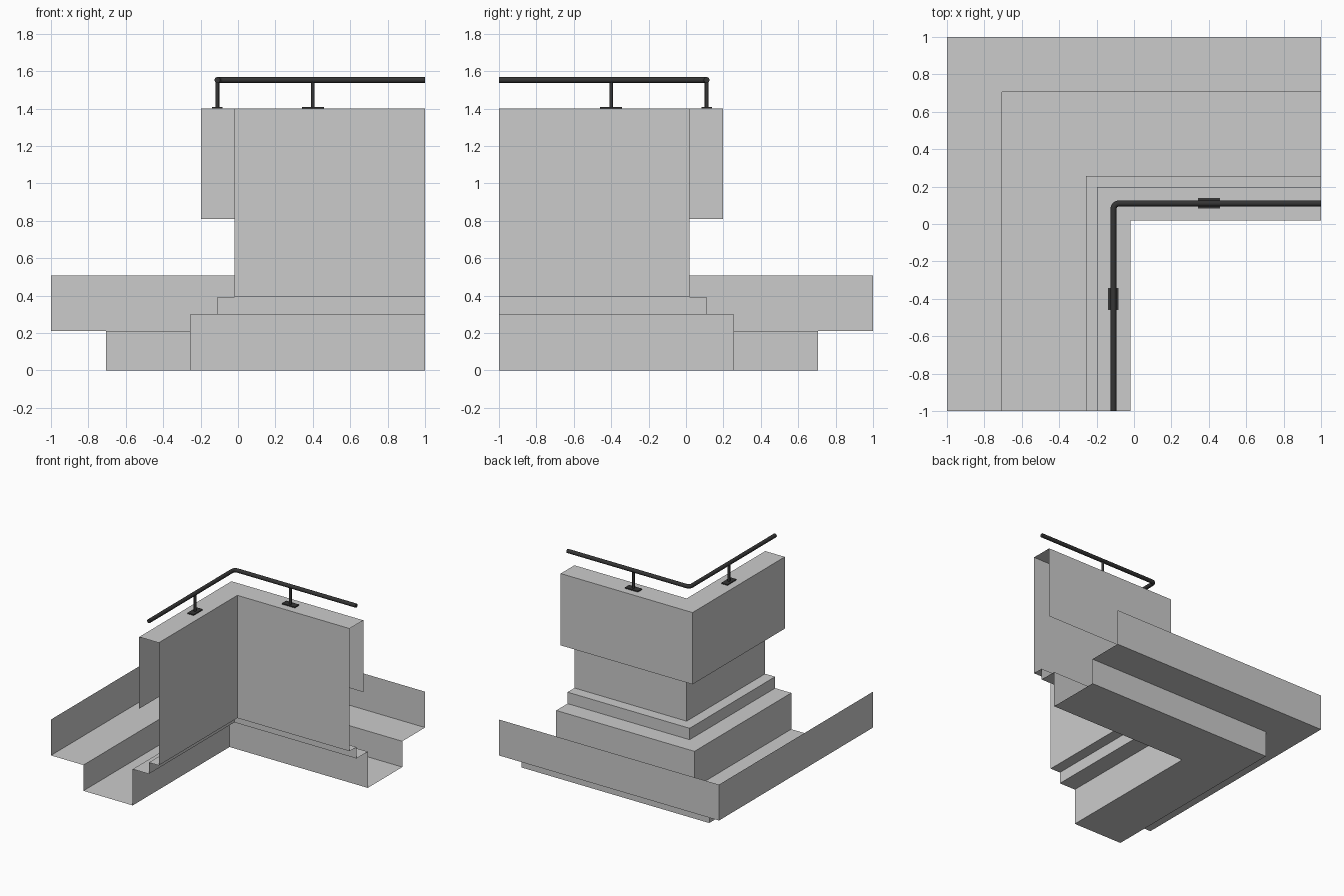
import bpy, bmesh, math
from mathutils import Matrix

if "Cube" in bpy.data.objects:
    bpy.data.objects.remove(bpy.data.objects["Cube"])

metal = bpy.data.materials.new("dark_metal")
metal.diffuse_color = (0.035, 0.035, 0.035, 1)
metal.use_nodes = True
metal.node_tree.nodes["Principled BSDF"].inputs["Base Color"].default_value = metal.diffuse_color


def finish(name, bm, mat=None):
    mesh = bpy.data.meshes.new(name)
    bm.to_mesh(mesh)
    bm.free()
    obj = bpy.data.objects.new(name, mesh)
    bpy.context.collection.objects.link(obj)
    if mat:
        mesh.materials.append(mat)
    return obj


def mitred_strip(name, profile):
    """Sweep an (offset, height) profile around the L-shaped corner."""
    bm = bmesh.new()
    rows = [[bm.verts.new(p) for p in ((-d, -1, z), (-d, d, z), (1, d, z))]
            for d, z in profile]
    for a, b in zip(rows, rows[1:]):
        for i in range(2):
            bm.faces.new((a[i], b[i], b[i + 1], a[i + 1]))
    return finish(name, bm)


# Stepped channel: outer lip, trough and inner steps
mitred_strip("stepped_channel", [
    (1, 0.507), (1, 0.212), (0.705, 0.212), (0.705, 0), (0.257, 0),
    (0.257, 0.298), (0.11, 0.298), (0.11, 0.392), (0.02, 0.392)])

# Parapet wall with overhanging top
mitred_strip("parapet_wall", [
    (0.198, 0.81), (0.198, 1.4), (0.02, 1.4), (0.02, 0.392)])

# Handrail: round bar with a small rounded corner
D, R, Z = 0.11, 0.03, 1.553
path = [(-D, -1)]
for i in range(7):
    a = math.pi - i * math.pi / 12
    path.append((-D + R + R * math.cos(a), D - R + R * math.sin(a)))
path.append((1, D))
curve = bpy.data.curves.new("handrail", "CURVE")
curve.dimensions = "3D"
curve.bevel_depth = 0.016
curve.bevel_resolution = 4
curve.use_fill_caps = True
spline = curve.splines.new("POLY")
spline.points.add(len(path) - 1)
for pt, (x, y) in zip(spline.points, path):
    pt.co = (x, y, Z, 1)
spline.use_smooth = True
curve.materials.append(metal)
bpy.context.collection.objects.link(bpy.data.objects.new("handrail", curve))


# Rail supports: base plate and round post
def support(side, x, y, sx, sy):
    bm = bmesh.new()
    bmesh.ops.create_cube(bm, size=1, matrix=Matrix.Translation((x, y, 1.404))
                          @ Matrix.Diagonal((sx, sy, 0.008, 1)))
    finish("base_plate_" + side, bm, metal)
    bm = bmesh.new()
    bmesh.ops.create_cone(bm, cap_ends=True, segments=12, radius1=0.01, radius2=0.01,
                          depth=0.145, matrix=Matrix.Translation((x, y, 1.4775)))
    for f in bm.faces:
        f.smooth = len(f.verts) == 4
    finish("rail_post_" + side, bm, metal)


support("back", 0.4, D, 0.118, 0.056)
support("left", -D, -0.4, 0.056, 0.118)
